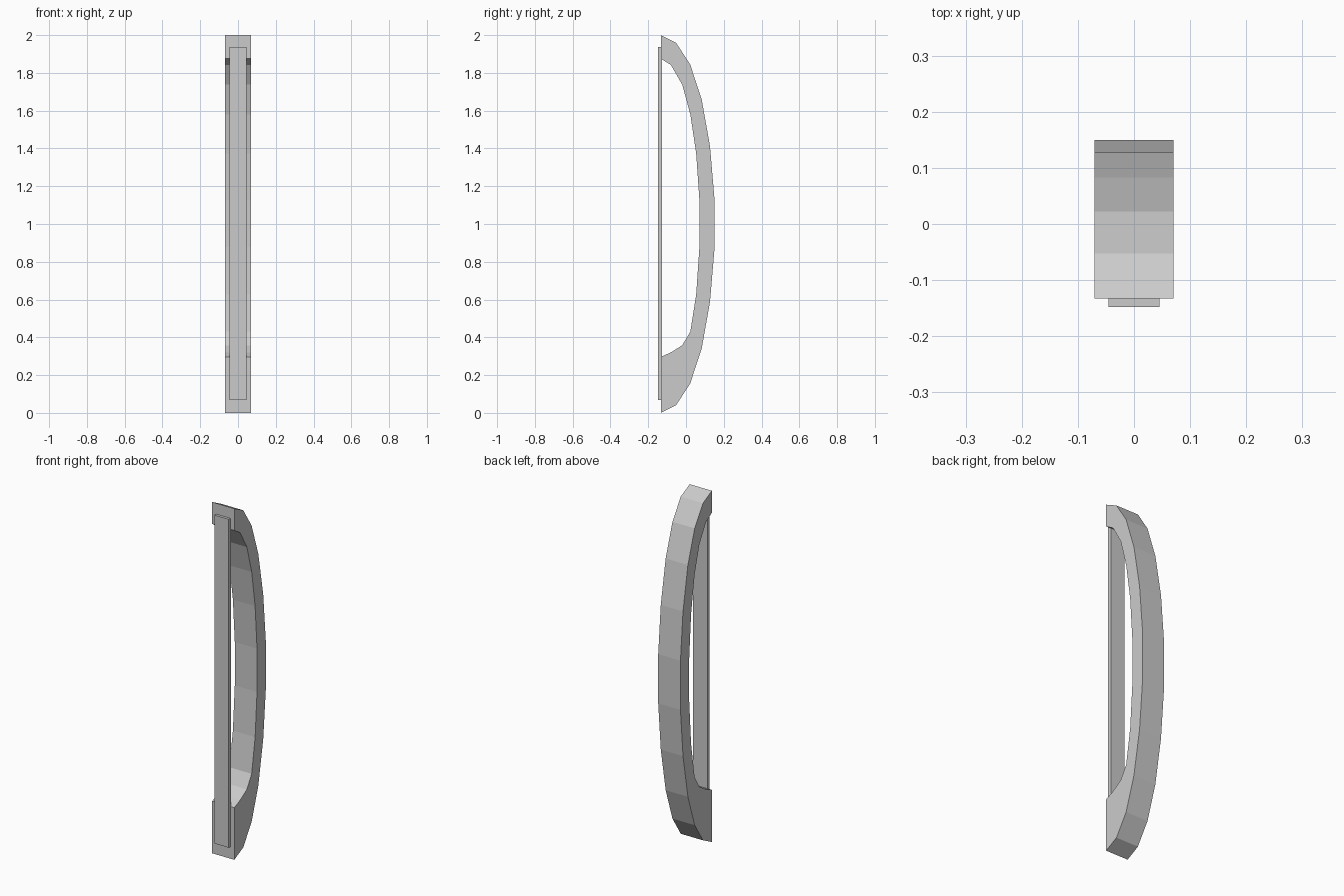
import bpy
import bmesh

cube = bpy.data.objects.get("Cube")
if cube:
    bpy.data.objects.remove(cube, do_unlink=True)

# Single grey finish
grey = bpy.data.materials.new("grey")
grey.use_nodes = True
colour = (0.6, 0.6, 0.6, 1)
grey.diffuse_color = colour
grey.node_tree.nodes["Principled BSDF"].inputs["Base Color"].default_value = colour


def extrude_profile(name, profile, half_width):
    """Extrude a side (y, z) outline symmetrically along x."""
    bm = bmesh.new()
    face = bm.faces.new([bm.verts.new((-half_width, y, z)) for y, z in profile])
    moved = bmesh.ops.extrude_face_region(bm, geom=[face])["geom"]
    verts = [v for v in moved if isinstance(v, bmesh.types.BMVert)]
    bmesh.ops.translate(bm, verts=verts, vec=(2 * half_width, 0, 0))
    bmesh.ops.recalc_face_normals(bm, faces=bm.faces)
    mesh = bpy.data.meshes.new(name)
    bm.to_mesh(mesh)
    bm.free()
    mesh.materials.append(grey)
    obj = bpy.data.objects.new(name, mesh)
    bpy.context.collection.objects.link(obj)
    return obj


# Bowed grip: the outer edge mirrors about mid height, the inner edge has a thicker foot
outer_half = [(-0.133, 2.0), (-0.053, 1.96), (0.022, 1.845),
              (0.083, 1.66), (0.127, 1.412), (0.15, 1.14)]
outer = outer_half + [(y, 2 - z) for y, z in reversed(outer_half)]
inner = [(-0.133, 0.297), (-0.08, 0.32), (-0.02, 0.358), (0.023, 0.43),
         (0.054, 0.627), (0.071, 0.878), (0.071, 1.125), (0.054, 1.373),
         (0.023, 1.58), (-0.02, 1.738), (-0.08, 1.842), (-0.133, 1.875)]
extrude_profile("grip", outer + inner, 0.07)

# Thin mounting strip along the front
strip = [(-0.148, 0.068), (-0.127, 0.068), (-0.127, 1.938), (-0.148, 1.938)]
extrude_profile("mounting_strip", strip, 0.045)
